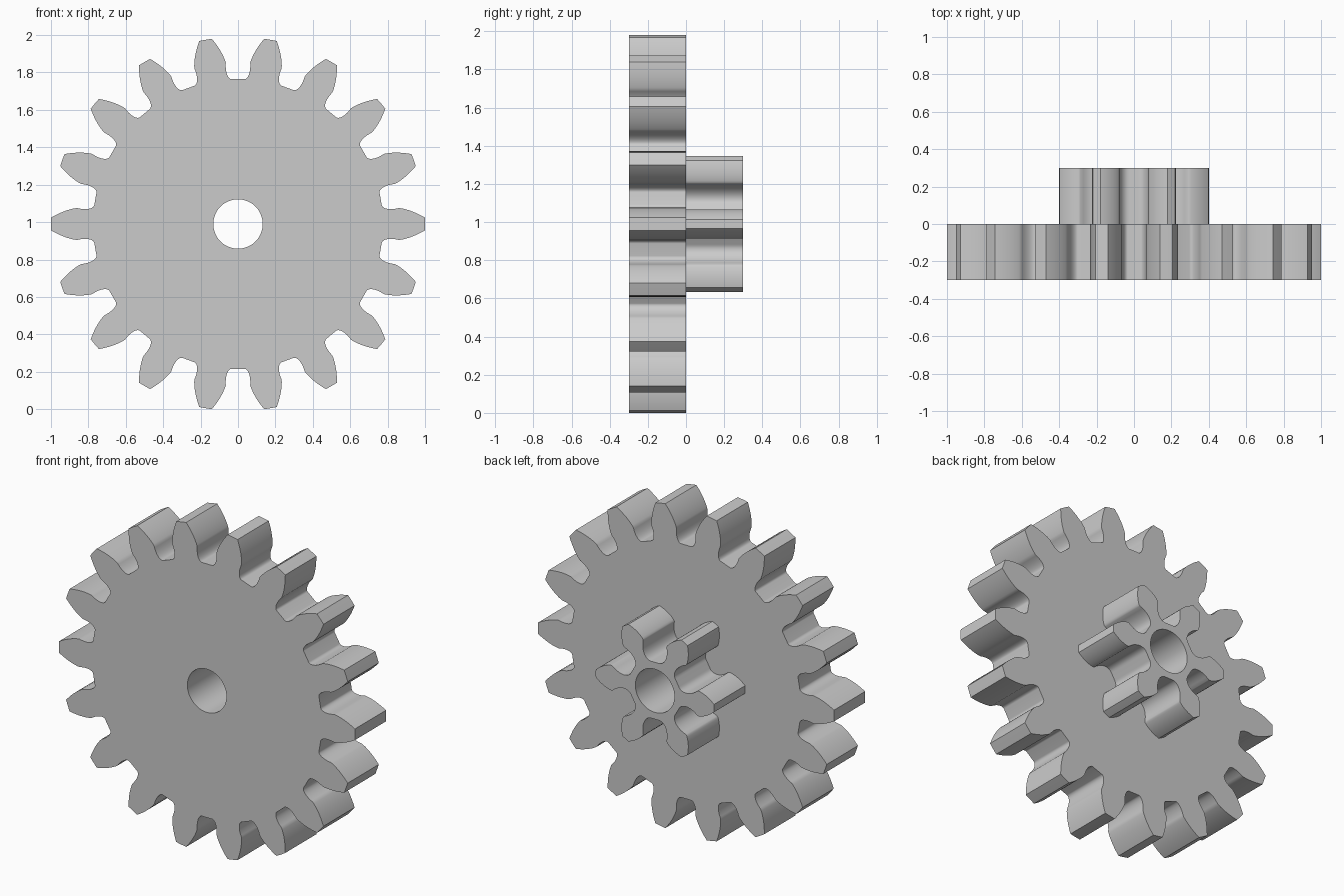
import bpy, bmesh, math

cube = bpy.data.objects.get("Cube")
if cube:
    bpy.data.objects.remove(cube, do_unlink=True)

MODULE = 0.1
PRESSURE = math.radians(20)
CENTRE_Z = 0.99
BORE = 0.132
CUTTER_HALF_TIP = 0.038   # half width of the generating rack's tip

steel = bpy.data.materials.new("plain_grey")
steel.use_nodes = True
GREY = (0.6, 0.6, 0.6, 1)
steel.diffuse_color = GREY
steel.node_tree.nodes["Principled BSDF"].inputs["Base Color"].default_value = GREY


def involute_half_angle(r, teeth):
    """Half the tooth's angular width at radius r."""
    base = MODULE * teeth / 2 * math.cos(PRESSURE)
    a = math.acos(min(1, base / r))
    inv = lambda t: math.tan(t) - t
    return math.pi / (2 * teeth) + inv(PRESSURE) - inv(a)


def half_tooth(teeth):
    """(radius, half angle) pairs from root to tip of one flank."""
    pitch = MODULE * teeth / 2
    base = pitch * math.cos(PRESSURE)
    root, tip = pitch - 1.25 * MODULE, pitch + MODULE
    points = []
    # root fillet: path of the cutter corner as it rolls round the blank
    roll = -CUTTER_HALF_TIP / pitch
    step = 0.12 * MODULE / pitch
    while True:
        u = CUTTER_HALF_TIP + pitch * roll
        r = math.hypot(root, u)
        half = math.pi / teeth - (math.atan2(u, root) - roll)
        if r >= base and half >= involute_half_angle(r, teeth):
            break
        points.append((r, half))
        roll += step
    points = points[:-1:2] + points[-1:]
    # involute flank
    start = points[-1][0]
    for i in range(1, 13):
        r = start + (tip - start) * i / 12
        points.append((r, involute_half_angle(r, teeth)))
    return points


def gear_outline(teeth):
    half = half_tooth(teeth)
    tooth = [(r, -a) for r, a in half] + [(half[-1][0], 0)]
    tooth += [(r, a) for r, a in reversed(half)]
    return [(r, a + math.tau * i / teeth) for i in range(teeth) for r, a in tooth]


def make_gear(name, teeth, y_front, depth):
    bm = bmesh.new()
    bore = [(BORE, math.tau * i / 64) for i in range(64)]
    # toothed outline and bore filled as one flat plate
    for ring in (gear_outline(teeth), bore):
        verts = [bm.verts.new((r * math.cos(a), y_front, CENTRE_Z + r * math.sin(a)))
                 for r, a in ring]
        for i, v in enumerate(verts):
            bm.edges.new((v, verts[i - 1]))
    bmesh.ops.triangle_fill(bm, use_beauty=True, edges=bm.edges[:], normal=(0, -1, 0))
    # plate thickened towards the back
    out = bmesh.ops.extrude_face_region(bm, geom=bm.faces[:], use_keep_orig=True)
    moved = [g for g in out["geom"] if isinstance(g, bmesh.types.BMVert)]
    bmesh.ops.translate(bm, verts=moved, vec=(0, depth, 0))
    bmesh.ops.recalc_face_normals(bm, faces=bm.faces[:])
    mesh = bpy.data.meshes.new(name)
    bm.to_mesh(mesh)
    bm.free()
    mesh.materials.append(steel)
    obj = bpy.data.objects.new(name, mesh)
    bpy.context.collection.objects.link(obj)
    bpy.ops.object.select_all(action='DESELECT')
    obj.select_set(True)
    bpy.context.view_layer.objects.active = obj
    bpy.ops.object.shade_smooth_by_angle(angle=math.radians(30))
    return obj


make_gear("large_gear", 18, -0.3, 0.3)
make_gear("small_gear", 6, 0.0, 0.3)
